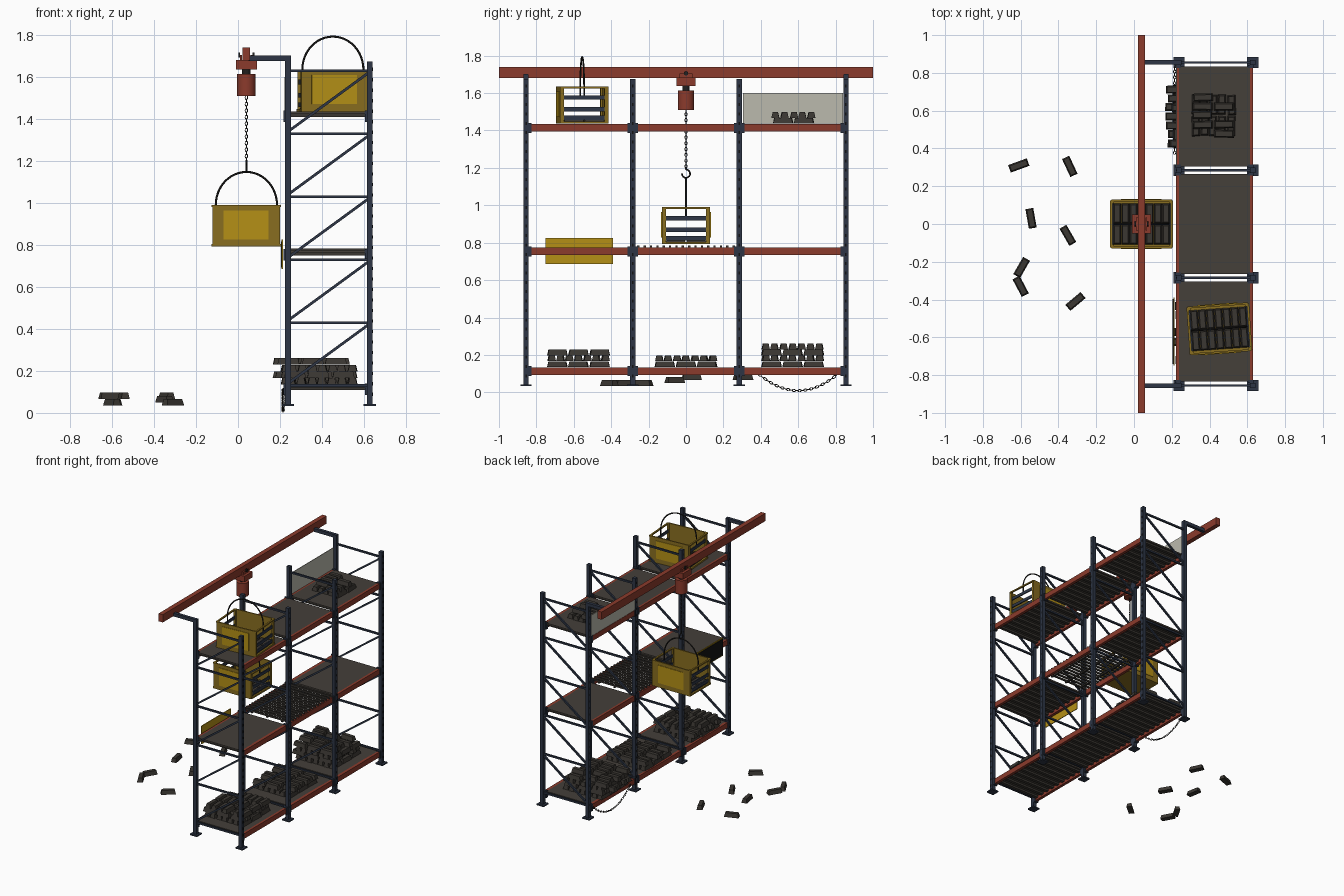
import bpy, bmesh, math, random
from mathutils import Matrix, Vector

if "Cube" in bpy.data.objects:
    bpy.data.objects.remove(bpy.data.objects["Cube"])

random.seed(4)


def mat(name, r, g, b):
    m = bpy.data.materials.new(name)
    m.diffuse_color = (r, g, b, 1)
    m.use_nodes = True
    m.node_tree.nodes["Principled BSDF"].inputs["Base Color"].default_value = m.diffuse_color
    return m


NAVY = mat("navy steel", 0.026, 0.036, 0.06)
RED = mat("red paint", 0.26, 0.043, 0.025)
DECK = mat("deck brown", 0.058, 0.05, 0.042)
INGOT = mat("ingot metal", 0.043, 0.038, 0.032)
YELLOW = mat("bright yellow", 0.46, 0.28, 0.008)
OCHRE = mat("worn yellow", 0.25, 0.155, 0.014)
BLACK = mat("black", 0.006, 0.006, 0.006)
PANEL = mat("pale guard", 0.5, 0.49, 0.42)
IRON = mat("dark iron", 0.016, 0.015, 0.014)


def finish(name, bm, m, M=None):
    me = bpy.data.meshes.new(name)
    if M:
        bm.transform(M)
    bmesh.ops.recalc_face_normals(bm, faces=bm.faces)
    bm.to_mesh(me)
    bm.free()
    me.materials.append(m)
    ob = bpy.data.objects.new(name, me)
    bpy.context.collection.objects.link(ob)
    return ob


def add_box(bm, x0, x1, y0, y1, z0, z1):
    M = Matrix.Translation(((x0 + x1) / 2, (y0 + y1) / 2, (z0 + z1) / 2)) @ \
        Matrix.Diagonal((x1 - x0, y1 - y0, z1 - z0, 1))
    bmesh.ops.create_cube(bm, size=1, matrix=M)


def boxes(name, m, items, M=None):
    bm = bmesh.new()
    for b in items:
        add_box(bm, *b)
    return finish(name, bm, m, M)


def add_bar(bm, a, b, w):
    a, b = Vector(a), Vector(b)
    d = b - a
    M = Matrix.Translation((a + b) / 2) @ d.to_track_quat('Z', 'Y').to_matrix().to_4x4() @ \
        Matrix.Diagonal((w, w, d.length, 1))
    bmesh.ops.create_cube(bm, size=1, matrix=M)


def add_ingot(bm, x, y, z, ang, L=0.105, W=0.042, H=0.031):
    # tapered bar, long along local x, base at z
    v = bmesh.ops.create_cube(bm, size=1)["verts"]
    for p in v:
        top = p.co.z > 0
        p.co.x *= L - (0.014 if top else 0)
        p.co.y *= W - (0.014 if top else 0)
        p.co.z = H if top else 0
    bmesh.ops.transform(bm, verts=v, matrix=Matrix.Translation((x, y, z)) @ Matrix.Rotation(ang, 4, 'Z'))


def tube(name, m, pts, r, M=None):
    cu = bpy.data.curves.new(name, 'CURVE')
    cu.dimensions = '3D'
    cu.bevel_depth, cu.bevel_resolution, cu.use_fill_caps = r, 1, True
    s = cu.splines.new('POLY')
    s.points.add(len(pts) - 1)
    for p, c in zip(s.points, pts):
        p.co = (*c, 1)
    cu.materials.append(m)
    ob = bpy.data.objects.new(name, cu)
    bpy.context.collection.objects.link(ob)
    if M:
        ob.matrix_world = M
    bpy.ops.object.select_all(action='DESELECT')
    ob.select_set(True)
    bpy.context.view_layer.objects.active = ob
    bpy.ops.object.convert(target='MESH')
    bpy.ops.object.shade_smooth_by_angle()


def chain(name, pts, r=0.0085, t=0.0022):
    # one oval ring per path step, alternately turned a quarter
    bm = bmesh.new()
    for i in range(len(pts) - 1):
        a, b = Vector(pts[i]), Vector(pts[i + 1])
        d = b - a
        M = Matrix.Translation((a + b) / 2) @ d.to_track_quat('Z', 'Y').to_matrix().to_4x4() @ \
            Matrix.Rotation(math.pi / 2 * (i % 2), 4, 'Z')
        h = d.length / 2 + t
        rings = []
        for k in range(10):
            u = k * math.tau / 10
            rings.append([bm.verts.new(M @ Vector((math.cos(u) * (r * 0.7 + t * math.cos(q)), t * math.sin(q),
                          math.sin(u) * (h + t * math.cos(q))))) for q in (0, math.pi / 2, math.pi, math.pi * 1.5)])
        for k in range(10):
            A, B = rings[k], rings[(k + 1) % 10]
            for j in range(4):
                bm.faces.new((A[j], A[(j + 1) % 4], B[(j + 1) % 4], B[j]))
    finish(name, bm, IRON)


# ---- rack frames: posts, feet, holes, bracing
XF, XB = 0.238, 0.628
YS = (-0.855, -0.285, 0.285, 0.855)
posts, feet, holes = [], [], []
brace = bmesh.new()
for y in YS:
    for x in (XF, XB):
        top = 1.70 if x == XF and abs(y) > 0.5 else 1.675
        posts.append((x - 0.014, x + 0.014, y - 0.014, y + 0.014, 0.04, top))
        feet.append((x - 0.03, x + 0.03, y - 0.03, y + 0.03, 0.033, 0.043))
        s = 1 if x == XB else -1
        for k in range(32):
            z = 0.08 + k * 0.05
            holes.append((x + s * 0.0135 - 0.001, x + s * 0.0135 + 0.001, y - 0.004, y + 0.004, z, z + 0.016))
    for k in range(6):
        z = 0.13 + k * 0.3
        add_bar(brace, (XF, y, z), (XB, y, z), 0.013)
        if k < 5:
            add_bar(brace, (XF, y, z + 0.01), (XB, y, z + 0.295), 0.013)
boxes("rack_posts", NAVY, posts)
boxes("post_feet", NAVY, feet)
boxes("post_holes", BLACK, holes)
finish("rack_bracing", brace, NAVY)

# ---- shelf beams, end brackets and decks
beams, ends, decks, ribs, wires = [], [], [], [], []
for ztop in (0.134, 0.775, 1.435):
    for yc in (-0.57, 0, 0.57):
        for x in (XF - 0.005, XB - 0.008):
            beams.append((x - 0.011, x + 0.011, yc - 0.27, yc + 0.27, ztop - 0.04, ztop))
            for s in (-1, 1):
                ye = yc + s * 0.264
                ends.append((x - 0.016, x + 0.016, ye - 0.008, ye + 0.008, ztop - 0.048, ztop + 0.006))
        if yc == 0 and 0.5 < ztop < 1:
            for k in range(16):       # open wire deck
                y = -0.255 + k * 0.034
                wires.append((XF - 0.01, XB, y - 0.006, y + 0.006, ztop - 0.003, ztop + 0.009))
            for x in (0.3, 0.43, 0.56):
                wires.append((x - 0.006, x + 0.006, -0.265, 0.265, ztop - 0.012, ztop - 0.002))
        else:
            decks.append((XF, XB - 0.015, yc - 0.265, yc + 0.265, ztop - 0.012, ztop))
            for k in range(9):
                y = yc - 0.24 + k * 0.06
                ribs.append((XF, XB - 0.015, y - 0.012, y + 0.012, ztop - 0.026, ztop - 0.011))
boxes("shelf_beams", RED, beams)
boxes("beam_brackets", NAVY, ends)
boxes("shelf_decks", DECK, decks)
boxes("deck_ribs", INGOT, ribs)
boxes("wire_deck", INGOT, wires)

# ---- aisle side plates: guard panel and sign
boxes("guard_panel", PANEL, [(0.222, 0.227, 0.305, 0.84, 1.437, 1.6)])
boxes("sign_back", YELLOW, [(0.208, 0.214, -0.75, -0.39, 0.685, 0.825)])
boxes("sign_face", BLACK, [(0.204, 0.2085, -0.742, -0.398, 0.693, 0.817)])

# ---- overhead rail and arms
boxes("overhead_rail", RED, [(0.021, 0.057, -1, 1, 1.68, 1.74)])
boxes("rail_arms", NAVY, [(0.05, 0.252, y - 0.012, y + 0.012, 1.677, 1.702) for y in (-0.857, 0.857)])

# ---- hoist
HX = 0.04
boxes("hoist_trolley", RED, [(HX - 0.05, HX + 0.05, -0.05, 0.05, 1.637, 1.682),
                             (HX - 0.03, HX - 0.02, -0.035, 0.035, 1.67, 1.705),
                             (HX + 0.02, HX + 0.03, -0.035, 0.035, 1.67, 1.705)])
bm = bmesh.new()
for s in (-1, 1):
    bmesh.ops.create_cone(bm, cap_ends=True, segments=16, radius1=0.012, radius2=0.012, depth=0.008,
                          matrix=Matrix.Translation((HX + s * 0.034, 0, 1.705)) @ Matrix.Rotation(math.pi / 2, 4, 'Y'))
bmesh.ops.create_cone(bm, cap_ends=True, segments=16, radius1=0.02, radius2=0.02, depth=0.04,
                      matrix=Matrix.Translation((HX, 0, 1.622)))
finish("trolley_wheels_and_neck", bm, IRON)
bm = bmesh.new()
bmesh.ops.create_cone(bm, cap_ends=True, segments=24, radius1=0.044, radius2=0.044, depth=0.105,
                      matrix=Matrix.Translation((HX, 0, 1.562)))
body = finish("hoist_motor", bm, RED)
bpy.context.view_layer.objects.active = body
body.select_set(True)
bpy.ops.object.shade_smooth_by_angle()
chain("hoist_chain", [(HX, 0, 1.51 - k * 0.0155) for k in range(21)])
hook = [(HX, 0, 1.205), (HX, 0, 1.192)]
for k in range(12):
    a = math.radians(90 - k * 25)
    hook.append((HX, 0.022 * math.cos(a), 1.169 + 0.022 * math.sin(a)))
tube("hoist_hook", IRON, hook, 0.005)


# ---- crates with arched handles and a layer of ingots
def crate(tag, x, y, z, ang):
    M = Matrix.Translation((x, y, z)) @ Matrix.Rotation(ang, 4, 'Z')
    hx, hy, h = 0.16, 0.124, 0.198
    parts = [(-hx, hx, -hy, hy, 0, 0.008)]
    for s in (-1, 1):
        parts.append((-hx, hx, s * hy - 0.005, s * hy + 0.005, 0, h))
        for t in (-1, 1):
            cx, cy = s * (hx - 0.007), t * (hy - 0.007)
            parts.append((cx - 0.008, cx + 0.008, cy - 0.009, cy + 0.009, 0, h))
        parts.append((s * hx - 0.006, s * hx + 0.006, -hy, hy, h - 0.01, h))
        parts.append((s * hx - 0.006, s * hx + 0.006, -hy, hy, 0, 0.012))
    boxes(tag + "_shell", OCHRE, parts, M)
    boxes(tag + "_side_plates", YELLOW, [(-0.11, 0.105, s * 0.1305 - 0.002, s * 0.1305 + 0.002, 0.035, 0.172)
                                         for s in (-1, 1)], M)
    boxes(tag + "_end_slats", NAVY, [(s * 0.152 - 0.004, s * 0.152 + 0.004, -0.11, 0.11, zz, zz + 0.023)
                                     for s in (-1, 1) for zz in (0.02, 0.065, 0.128)], M)
    bm = bmesh.new()
    for i in range(7):
        for j in (-1, 1):
            add_ingot(bm, -0.129 + i * 0.043, j * 0.055, 0.009, math.pi / 2)
    finish(tag + "_ingots", bm, INGOT, M)
    pts = [(-0.146, 0, 0.15)] + [(-0.146 * math.cos(k * math.pi / 24), 0, h + 0.158 * math.sin(k * math.pi / 24))
                                 for k in range(25)] + [(0.146, 0, 0.15)]
    tube(tag + "_handle", IRON, pts, 0.005, M)


crate("hanging_crate", HX, 0, 0.792, 0)
crate("shelf_crate", 0.452, -0.555, 1.437, math.radians(4))


# ---- ingot stacks, layers laid crosswise
def stack(name, x, y, z, layers, rows=3, keep=1.0, cols=7, shift=0.0):
    bm = bmesh.new()
    for l in range(layers):
        across = l % 2
        for i in range(cols):
            slide = -random.random() * shift
            for j in range(rows):
                if l == layers - 1 and random.random() > keep:
                    continue
                p, q = (i - (cols - 1) / 2) * 0.048, (j - (rows - 1) / 2) * 0.113
                jx, jy = random.uniform(-.004, .004), random.uniform(-.003, .003)
                if across:
                    add_ingot(bm, x + q + slide + jx, y + p + jy, z + l * 0.0315, random.uniform(-.04, .04))
                else:
                    add_ingot(bm, x + p + jx, y + q + jy, z + l * 0.0315, math.pi / 2 + random.uniform(-.04, .04))
    finish(name, bm, INGOT)


stack("ingot_stack_front", 0.40, -0.575, 0.135, 3, shift=0.06, keep=0.85)
stack("ingot_stack_middle", 0.40, 0, 0.135, 2, keep=0.9)
stack("ingot_stack_rear", 0.37, 0.57, 0.135, 4, shift=0.04, keep=0.85)
stack("ingot_stack_top", 0.42, 0.575, 1.436, 2, rows=2, keep=0.65, cols=5)

# ---- loose ingots on the floor
bm = bmesh.new()
for x, y, z, a in ((-0.61, 0.31, 0.065, 20), (-0.34, 0.305, 0.065, -65), (-0.545, 0.03, 0.065, -80),
                   (-0.35, -0.06, 0.05, -60), (-0.595, -0.23, 0.035, 60), (-0.6, -0.33, 0.035, -62),
                   (-0.31, -0.41, 0.035, 40)):
    add_ingot(bm, x, y, z, math.radians(a))
finish("loose_ingots", bm, INGOT)

# ---- slack chain under the rear bay
chain("slack_chain", [(0.215, 0.6 + 0.23 * u, 0.009 + 0.105 * u * u) for u in [k / 15 - 1 for k in range(31)]])
